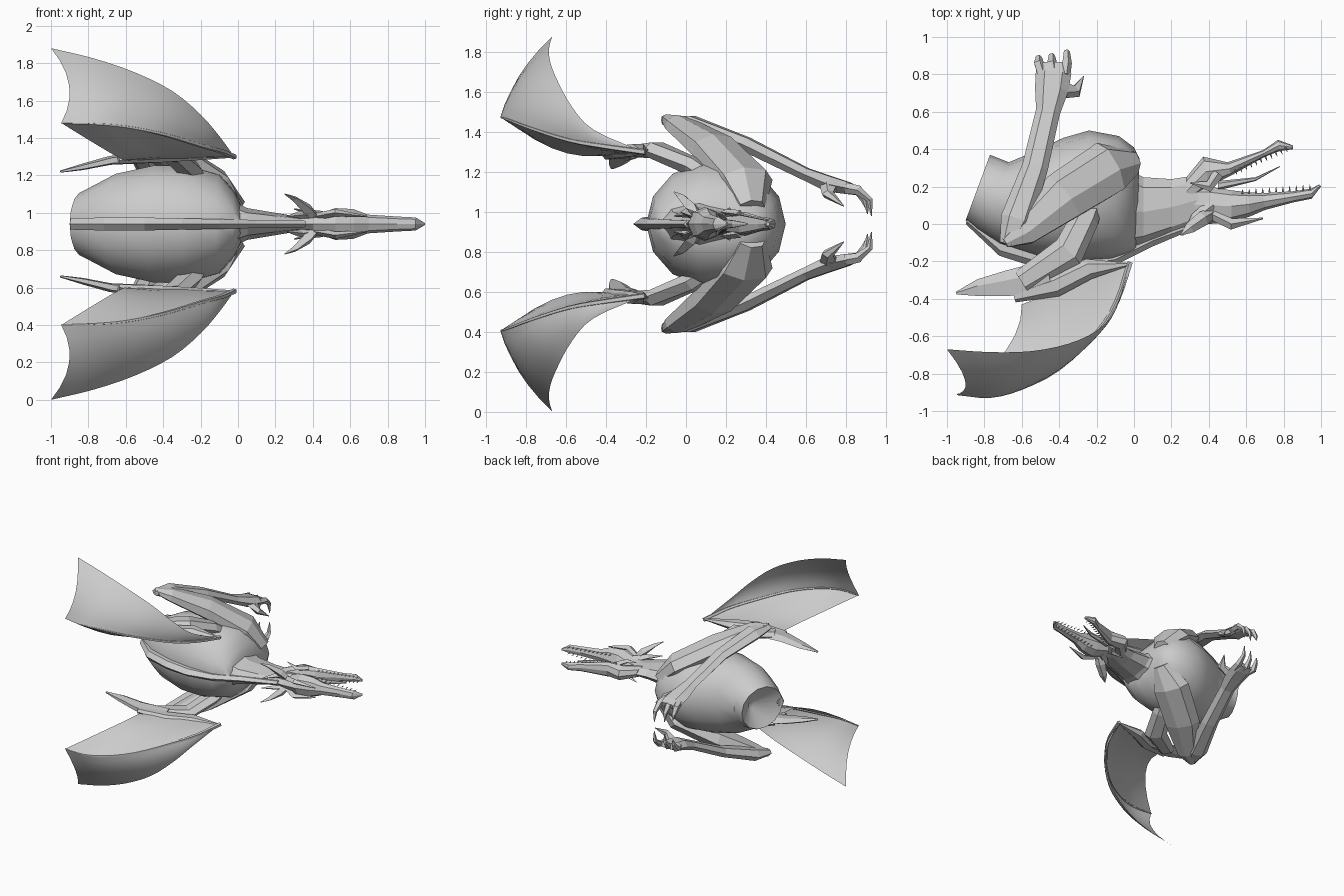
import bpy, bmesh, math
from mathutils import Vector as V

MID = 0.94  # height of the symmetry plane; the creature lies on its side
grey = bpy.data.materials.new("plain_grey")
grey.diffuse_color = (0.6, 0.6, 0.6, 1)


def finish(name, bm, mirror=False, angle=None):
    bmesh.ops.recalc_face_normals(bm, faces=bm.faces)
    me = bpy.data.meshes.new(name)
    bm.to_mesh(me)
    bm.free()
    me.materials.append(grey)
    ob = bpy.data.objects.new(name, me)
    bpy.context.collection.objects.link(ob)
    ob.location.z = MID
    if mirror:
        m = ob.modifiers.new("mirror", 'MIRROR')
        m.use_axis = (False, False, True)
        m.use_mirror_merge = False
    if angle:
        bpy.ops.object.select_all(action='DESELECT')
        ob.select_set(True)
        bpy.context.view_layer.objects.active = ob
        bpy.ops.object.shade_smooth_by_angle(angle=math.radians(angle))
    return ob


def skin(bm, rings):
    rows = [[bm.verts.new(p) for p in r] for r in rings]
    n = len(rows[0])
    for a, b in zip(rows, rows[1:]):
        for i in range(n):
            j = (i + 1) % n
            bm.faces.new((a[i], a[j], b[j], b[i]))
    bm.faces.new(rows[0])
    bm.faces.new(rows[-1])


def trunk(name, secs, n=8, angle=None):
    """Loft through (dorsal x, y, ventral x, y, half width)."""
    rings = []
    for dx, dy, vx, vy, w in secs:
        c, h = V(((dx + vx) / 2, (dy + vy) / 2, 0)), V(((vx - dx) / 2, (vy - dy) / 2, 0))
        rings.append([c + h * math.cos(t) + V((0, 0, w * math.sin(t)))
                      for t in (2 * math.pi * i / n for i in range(n))])
    bm = bmesh.new()
    skin(bm, rings)
    return finish(name, bm, angle=angle)


def tube(bm, secs, n=6):
    """Loft through (x, y, z, half width, half thickness)."""
    pts = [V(s[:3]) for s in secs]
    rings = []
    for k, s in enumerate(secs):
        t = (pts[min(k + 1, len(pts) - 1)] - pts[max(k - 1, 0)]).normalized()
        a = t.cross(V((0, 0, 1))).normalized()
        b = a.cross(t)
        rings.append([pts[k] + a * s[3] * math.cos(q) + b * s[4] * math.sin(q)
                      for q in (2 * math.pi * i / n for i in range(n))])
    skin(bm, rings)


def limb(name, *paths, n=6, angle=None):
    bm = bmesh.new()
    for p in paths:
        tube(bm, p, n)
    return finish(name, bm, True, angle)


def smooth_path(pts, steps=3):
    """Catmull-Rom curve through the points."""
    p = [V(q) for q in pts]
    p = [p[0] * 2 - p[1]] + p + [p[-1] * 2 - p[-2]]
    out = []
    for a, b, c, d in zip(p, p[1:], p[2:], p[3:]):
        for t in (s / steps for s in range(steps)):
            out.append(.5 * (2 * b + (c - a) * t + (2 * a - 5 * b + 4 * c - d) * t * t
                             + (3 * b - a - 3 * c + d) * t ** 3))
    return out + [p[-2]]


# Body with a hollowed rear end, neck and head
trunk("body", [(-.74, .17, -.72, .21, .03), (-.9, .02, -.77, .37, .17),
               (-.84, -.03, -.67, .33, .21), (-.72, -.11, -.55, .38, .275),
               (-.5, -.18, -.38, .46, .32), (-.3, -.2, -.24, .5, .32),
               (-.12, -.19, -.08, .47, .27), (-.03, -.16, 0, .41, .17),
               (.01, -.14, .03, .35, .09)], 14, 40)
trunk("neck", [(-.08, -.15, -.05, .3, .14), (.05, -.12, .05, .25, .085),
               (.2, -.06, .2, .24, .06), (.36, .0, .33, .26, .035)])
trunk("upper_head", [(.28, .01, .3, .2, .035), (.4, 0, .4, .2, .045),
                     (.52, .01, .52, .18, .085), (.62, .04, .61, .17, .08),
                     (.7, .075, .69, .165, .05), (.85, .115, .85, .175, .04),
                     (.95, .135, .95, .19, .035), (1.0, .2, .99, .212, .008)])
trunk("lower_jaw", [(.28, .1, .28, .25, .04), (.4, .2, .37, .36, .055),
                    (.52, .26, .5, .33, .06), (.7, .36, .69, .395, .035),
                    (.78, .39, .77, .45, .03), (.85, .4, .85, .42, .01)])
trunk("tongue", [(.45, .18, .45, .23, .025), (.65, .23, .65, .25, .02),
                 (.78, .305, .78, .31, .005)], 6)
trunk("spine_ridge", [(-.9, 0, -.88, .06, .035), (-.72, -.17, -.7, -.06, .04),
                      (-.5, -.24, -.5, -.1, .04), (-.3, -.265, -.3, -.1, .035),
                      (-.1, -.22, -.1, -.1, .03), (.1, -.12, .1, 0, .025),
                      (.36, -.01, .36, .05, .02)], 6)

# Horns, brow and cheek spikes
limb("head_spikes",
     [(.42, .06, .03, .03, .02), (.37, .03, .08, .04, .03), (.3, -.02, .135, .03, .015),
      (.25, -.06, .16, .003, .003)],
     [(.42, .1, .03, .04, .03), (.33, .03, .05, .03, .02), (.26, -.06, .04, .003, .003)],
     [(.42, .05, .04, .03, .02), (.52, .0, .06, .03, .02), (.69, .03, .04, .004, .004)],
     [(.45, .27, .05, .03, .02), (.4, .2, .06, .03, .015), (.3, .22, .08, .003, .003)], n=4)

# Teeth along both jaws
bm = bmesh.new()
for i in range(11):
    f = i / 10
    x, w = .58 + .36 * f, .05 - .025 * f
    tube(bm, [(x, .16 + .02 * f, w, .006, .006), (x, .185 + .025 * f, w, .001, .001)], 4)
    x, y = .54 + .27 * f, .29 + .12 * f
    tube(bm, [(x, y, w - .005, .006, .006), (x + .01, y - .025, w - .005, .001, .001)], 4)
finish("teeth", bm, True)

# Legs
limb("thigh", [(-.01, .33, .08, .07, .06), (-.13, .3, .22, .15, .08), (-.38, .14, .38, .14, .08),
               (-.59, -.04, .5, .085, .05), (-.69, -.1, .53, .03, .02)], n=7)
limb("shin", [(-.68, -.11, .52, .04, .025), (-.63, .02, .5, .085, .05), (-.53, .3, .4, .07, .04),
              (-.46, .6, .25, .065, .035), (-.44, .72, .2, .09, .045), (-.43, .81, .18, .095, .035),
              (-.43, .86, .165, .085, .025)])
toes = [[(x, .8, .18, .03, .03), (tx, .86, .17, .028, .026), (tx, ty - .01, .12, .018, .016),
         (tx, ty, tz, .003, .003)]
        for x, tx, ty, tz in ((-.49, -.51, .9, .08), (-.43, -.44, .91, .05), (-.37, -.36, .93, .04))]
toes.append([(-.38, .72, .19, .05, .03), (-.31, .71, .15, .035, .025), (-.27, .79, .09, .003, .003)])
limb("toes", *toes, n=5)

# Wing arm: shoulder, elbow with trailing spur, forearm to the wrist
limb("wing_upper_arm", [(-.2, .16, .2, .05, .04), (-.26, .03, .29, .075, .05),
                        (-.35, -.15, .37, .09, .045), (-.6, -.31, .36, .065, .03)])
limb("wing_elbow_spur", [(-.45, -.28, .36, .09, .035), (-.68, -.325, .34, .075, .025),
                         (-.83, -.345, .305, .05, .018), (-.95, -.37, .28, .008, .006)], n=5)
limb("wing_forearm", [(-.64, -.39, .34, .03, .02), (-.42, -.33, .36, .06, .035),
                      (-.24, -.24, .37, .055, .035), (-.02, -.215, .36, .006, .006)])

# Wing membrane stretched between three rays from the wrist
TOP = smooth_path([(-.02, -.21, .36), (-.1, -.46, .47), (-.2, -.57, .585), (-.35, -.64, .71),
                   (-.55, -.68, .81), (-.77, -.685, .885), (-1, -.67, .94)])
OUT = smooth_path([(-.02, -.21, .36), (-.09, -.42, .39), (-.2, -.59, .42), (-.4, -.78, .48),
                   (-.6, -.885, .52), (-.77, -.93, .535), (-.945, -.915, .54)])
N = len(TOP) - 1
ARM = [(-.02 - .58 * k / N, -.21 - .22 * k / N, .36 - .02 * k / N) for k in range(N + 1)]
bm = bmesh.new()
for r0, r1, sag in ((TOP, OUT, V((.07, -.045, 0))), (OUT, ARM, V((.09, 0, -.06)))):
    S = 6
    grid = [[V(p).lerp(V(q), s / S) + sag * 4 * s / S * (1 - s / S) * (k / N) ** 1.5
             for k, (p, q) in enumerate(zip(r0, r1))] for s in range(S + 1)]
    rows = [[bm.verts.new(p) for p in r] for r in grid]
    for a, b in zip(rows, rows[1:]):
        for k in range(N):
            bm.faces.new((a[k], a[k + 1], b[k + 1], b[k]))
bmesh.ops.remove_doubles(bm, verts=bm.verts, dist=.0005)
finish("wing_membrane", bm, True, 50)

# Finger bone along the wing fold
limb("wing_finger", [(x, y + .005, z, .016 - .012 * k / N, .016 - .012 * k / N)
                     for k, (x, y, z) in enumerate(OUT)], n=5)
